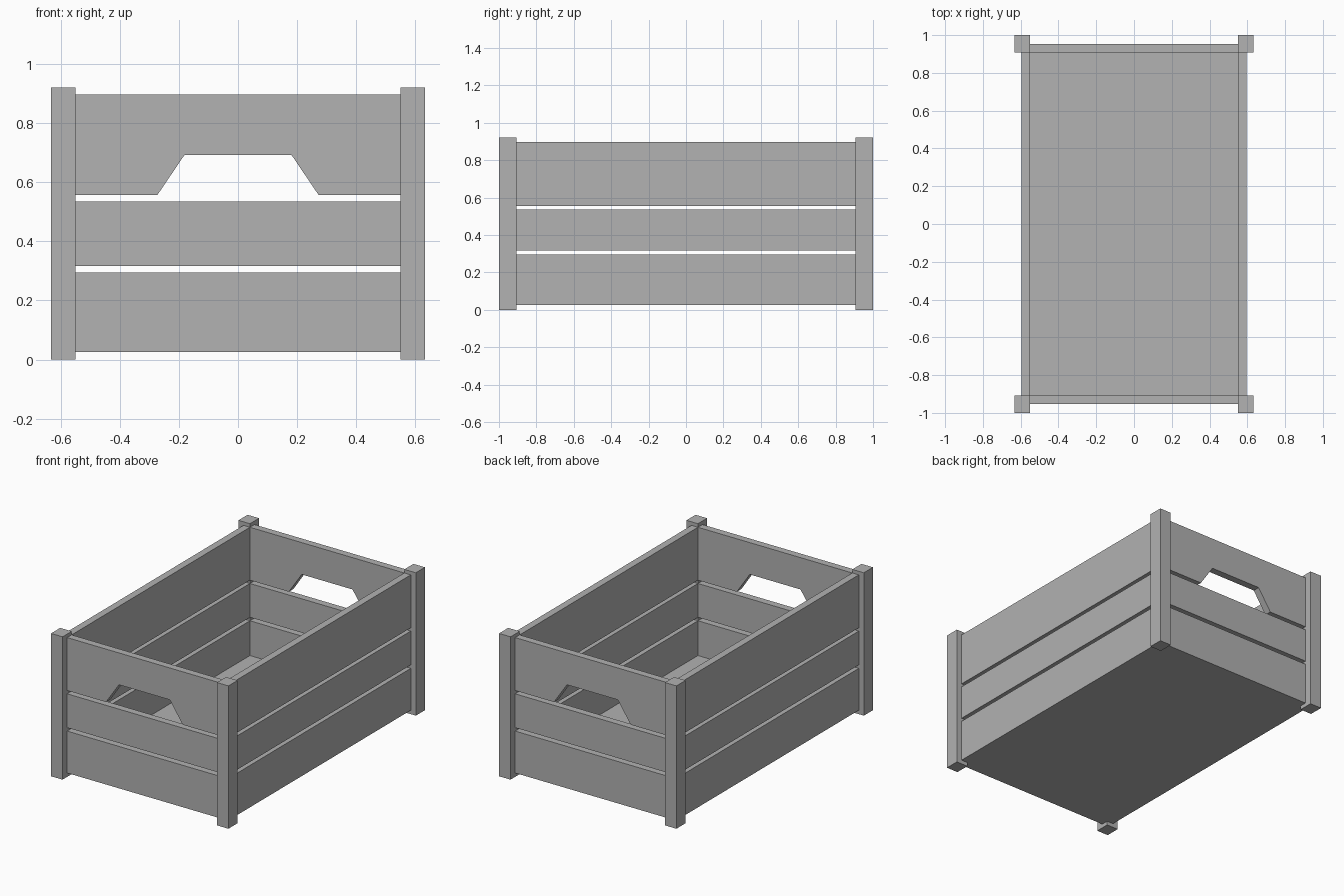
import bpy
import bmesh

cube = bpy.data.objects.get("Cube")
if cube:
    bpy.data.objects.remove(cube)

GREY = 0.445
mat = bpy.data.materials.new("plain_grey")
mat.use_nodes = True
mat.diffuse_color = (GREY, GREY, GREY, 1)
mat.node_tree.nodes["Principled BSDF"].inputs["Base Color"].default_value = (GREY, GREY, GREY, 1)

# Inner half-sizes, plank thickness and post outer half-sizes
IX, IY = 0.55, 0.907
THICK = 0.046
OX, OY = 0.632, 1.0
POST_TOP = 0.92
BASE = 0.025
SLATS = {"lower": (BASE, 0.295), "middle": (0.317, 0.535), "upper": (0.556, 0.897)}


def plank(name, outline, y0, y1):
    """Extrude an x-z outline from y0 to y1."""
    bm = bmesh.new()
    face = bm.faces.new([bm.verts.new((x, y0, z)) for x, z in outline])
    grown = bmesh.ops.extrude_face_region(bm, geom=[face])["geom"]
    verts = [v for v in grown if isinstance(v, bmesh.types.BMVert)]
    bmesh.ops.translate(bm, verts=verts, vec=(0, y1 - y0, 0))
    bmesh.ops.recalc_face_normals(bm, faces=bm.faces)
    mesh = bpy.data.meshes.new(name)
    bm.to_mesh(mesh)
    bm.free()
    mesh.materials.append(mat)
    obj = bpy.data.objects.new(name, mesh)
    bpy.context.collection.objects.link(obj)
    return obj


def box(name, x0, x1, y0, y1, z0, z1):
    return plank(name, [(x0, z0), (x1, z0), (x1, z1), (x0, z1)], y0, y1)


# Floor panel
box("floor", -IX, IX, -IY, IY, BASE, BASE + THICK)

# Corner posts
for side, sx in (("left", 1), ("right", -1)):
    for end, sy in (("front", -1), ("back", 1)):
        xs = sorted((sx * IX, sx * OX))
        ys = sorted((sy * IY, sy * OY))
        box(f"{end}_{side}_post", *xs, *ys, 0, POST_TOP)

# Long side slats
for side, sx in (("left", 1), ("right", -1)):
    for level, (z0, z1) in SLATS.items():
        xs = sorted((sx * IX, sx * (IX + THICK)))
        box(f"{side}_{level}_slat", *xs, -IY, IY, z0, z1)

# Short end slats, the upper ones with a hand-hold notch
for end, sy in (("front", -1), ("back", 1)):
    ys = sorted((sy * IY, sy * (IY + THICK)))
    for level, (z0, z1) in SLATS.items():
        outline = [(-IX, z1), (-IX, z0), (IX, z0), (IX, z1)]
        if level == "upper":
            notch = [(-0.273, z0), (-0.181, 0.692), (0.181, 0.692), (0.273, z0)]
            outline[2:2] = notch
        plank(f"{end}_{level}_slat", outline, *ys)
